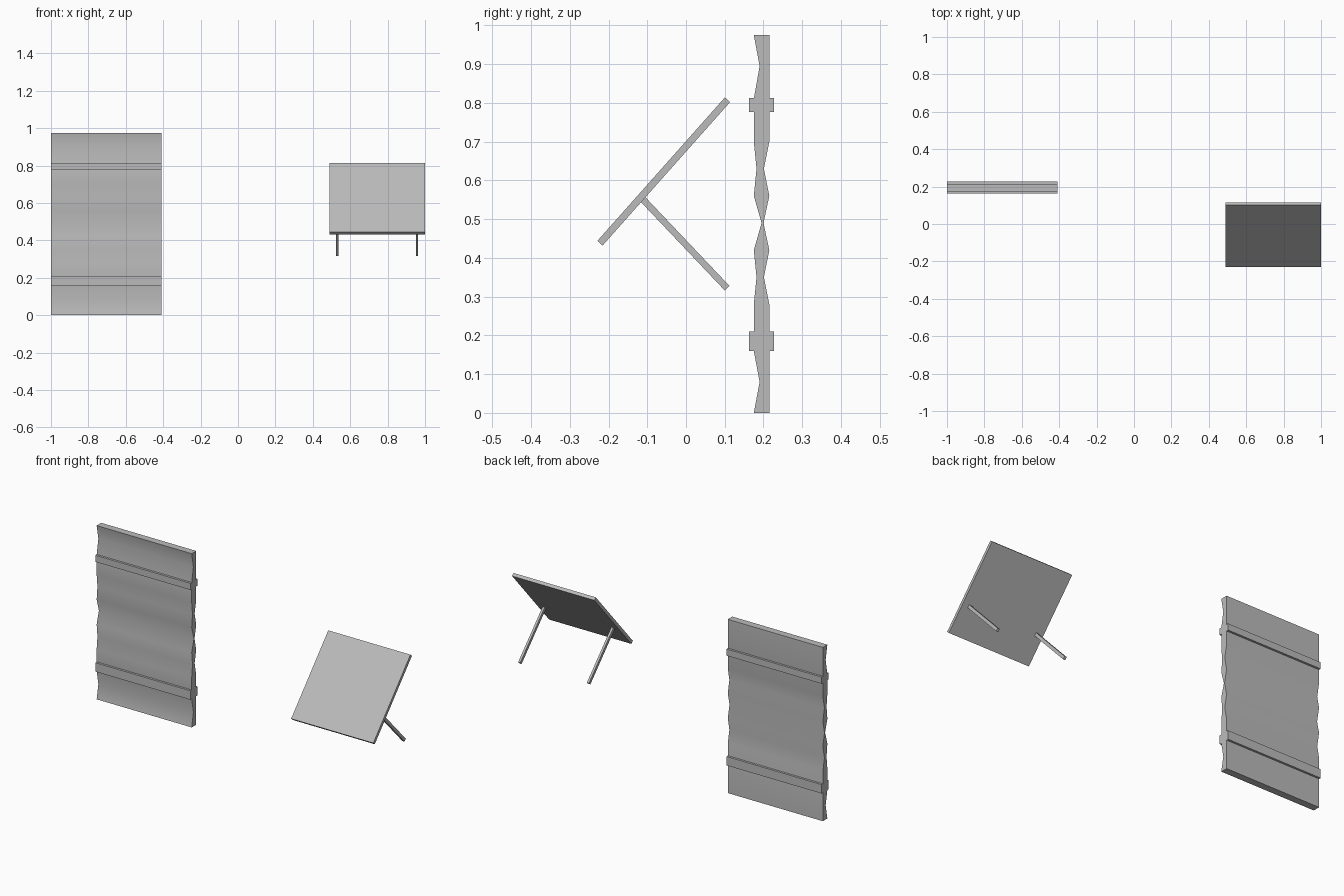
import bpy, math
from mathutils import Vector

cube = bpy.data.objects.get("Cube")
if cube:
    bpy.data.objects.remove(cube, do_unlink=True)

grey = bpy.data.materials.new("plain_grey")
grey.use_nodes = True
COLOUR = (0.5, 0.5, 0.5, 1)
grey.diffuse_color = COLOUR
grey.node_tree.nodes["Principled BSDF"].inputs["Base Color"].default_value = COLOUR


def box(name, centre, size, tilt=0.0):
    """Box of the given size, tilted about the x axis."""
    bpy.ops.mesh.primitive_cube_add(size=1, location=centre, rotation=(tilt, 0, 0))
    ob = bpy.context.object
    ob.name = name
    ob.scale = size
    bpy.ops.object.transform_apply(location=False, rotation=True, scale=True)
    ob.data.materials.append(grey)
    return ob


def beam(name, x, width, start, end, thick):
    """Box running between two (y, z) points."""
    a, b = Vector(start), Vector(end)
    d, mid = b - a, (a + b) / 2
    return box(name, (x, mid.x, mid.y), (width, d.length, thick), math.atan2(d.y, d.x))


# Wavy upright panel: side profile of front (rising) and back (falling)
X0, X1 = -1.0, -0.41
front = [(.175, 0), (.19, .08), (.175, .16), (.175, .28), (.182, .35), (.175, .42),
         (.195, .49), (.175, .56), (.182, .63), (.175, .70), (.175, .81), (.19, .895),
         (.175, .975)]
back = [(.215, .975), (.215, .70), (.201, .63), (.215, .56), (.2, .49), (.215, .42),
        (.201, .35), (.215, .28), (.215, 0)]
outline = front + back
n = len(outline)
verts = [(x, y, z) for x in (X0, X1) for y, z in outline]
faces = [(i, n + i, n + (i + 1) % n, (i + 1) % n) for i in range(n)]
faces += [tuple(range(n)), tuple(reversed(range(n, 2 * n)))]
mesh = bpy.data.meshes.new("wavy_panel")
mesh.from_pydata(verts, [], faces)
mesh.materials.append(grey)
panel = bpy.data.objects.new("wavy_panel", mesh)
bpy.context.collection.objects.link(panel)
bpy.ops.object.select_all(action='DESELECT')
panel.select_set(True)
bpy.context.view_layer.objects.active = panel
bpy.ops.object.mode_set(mode='EDIT')
bpy.ops.mesh.select_all(action='SELECT')
bpy.ops.mesh.normals_make_consistent(inside=False)
bpy.ops.object.mode_set(mode='OBJECT')
bpy.ops.object.shade_smooth_by_angle(angle=math.radians(40))

# Straps wrapped across the panel
for name, low, high in (("lower_strap", .16, .21), ("upper_strap", .776, .813)):
    box(name, ((X0 + X1) / 2, .195, (low + high) / 2), (X1 - X0, .064, high - low))

# Tilted board with two support legs
beam("tilted_board", .745, .51, (-.222, .438), (.107, .808), .018)
for name, x in (("right_leg", .53), ("left_leg", .957)):
    beam(name, x, .013, (-.115, .555), (.106, .322), .017)
